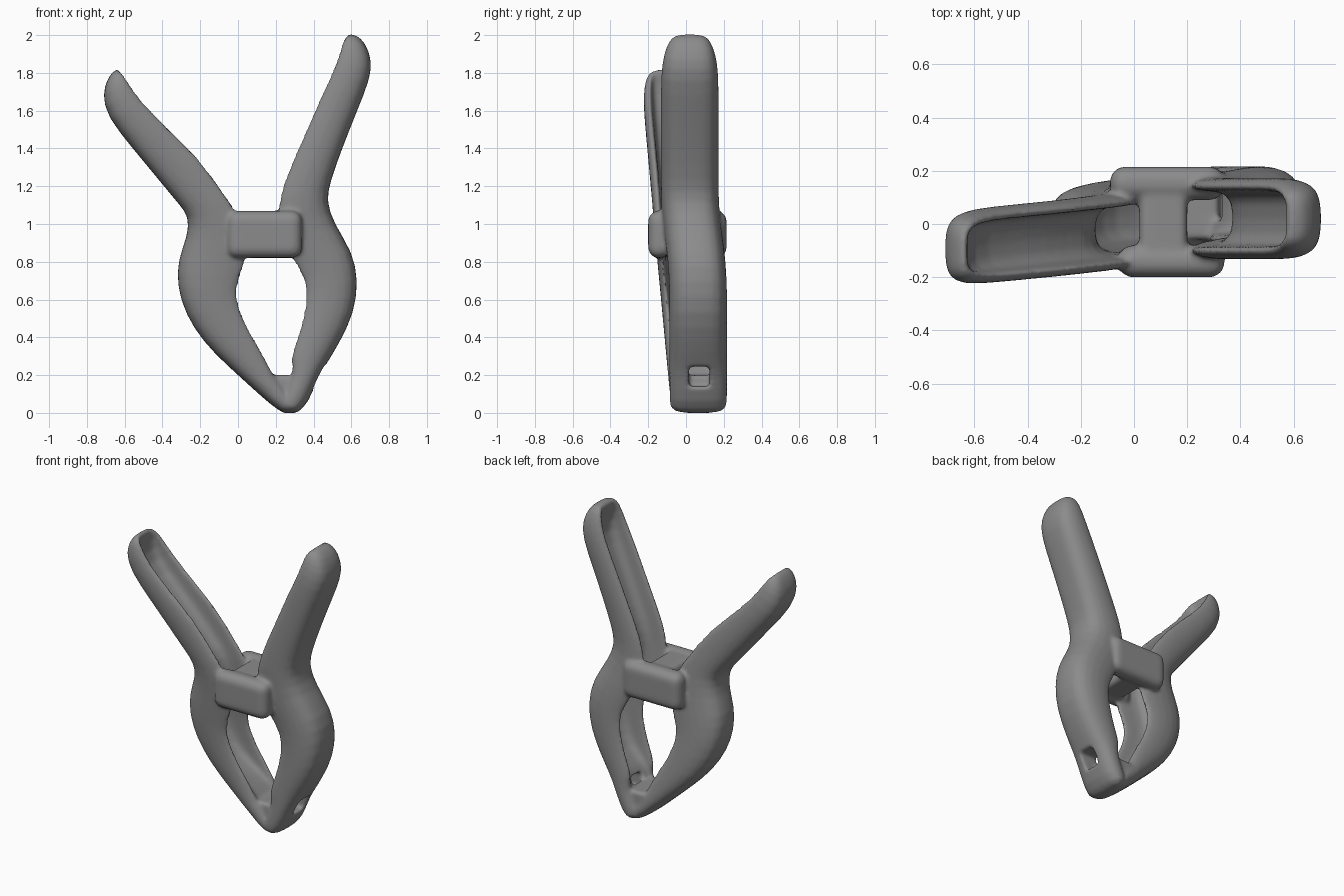
import bpy
import bmesh
from mathutils import Vector

default_cube = bpy.data.objects.get("Cube")
if default_cube:
    bpy.data.objects.remove(default_cube, do_unlink=True)

# One plain grey plastic
grey = bpy.data.materials.new("grey plastic")
grey.use_nodes = True
colour = (0.26, 0.26, 0.26, 1)
grey.diffuse_color = colour
grey.node_tree.nodes["Principled BSDF"].inputs["Base Color"].default_value = colour


def activate(obj):
    bpy.ops.object.select_all(action="DESELECT")
    obj.select_set(True)
    bpy.context.view_layer.objects.active = obj


def apply_modifiers(obj):
    activate(obj)
    for modifier in list(obj.modifiers):
        bpy.ops.object.modifier_apply(modifier=modifier.name)


def object_from_bmesh(name, bm):
    bmesh.ops.recalc_face_normals(bm, faces=bm.faces)
    mesh = bpy.data.meshes.new(name)
    bm.to_mesh(mesh)
    bm.free()
    obj = bpy.data.objects.new(name, mesh)
    bpy.context.collection.objects.link(obj)
    mesh.materials.append(grey)
    return obj


def channel_section(depth):
    """U-shaped section as (across, through) pairs; depth is the hollow."""
    half = [(-0.88, 0), (-1.03, 0.25), (-1.02, 0.65), (-0.78, 0.96), (-0.3, 1.03)]
    back = half + [(-across, through) for across, through in reversed(half)]
    hollow = [(0.7, 0), (0.68, depth * 0.6), (0.56, depth)]
    return back + hollow + [(-across, through) for across, through in reversed(hollow)]


def make_arm(name, stations, centre_y, half_width):
    """Sweep the channel along pairs of outer and inner edge points."""
    bm = bmesh.new()
    rings = []
    last = len(stations) - 1
    for i, (ox, oz, ix, iz) in enumerate(stations):
        solid = i < 3 or i > last - 2
        shallow = i == 3 or i == last - 2
        depth = 0 if solid else 0.35 if shallow else 0.63
        taper = {last: 0.42, last - 1: 0.7, last - 2: 0.9}.get(i, 1)
        outer, inner = Vector((ox, 0, oz)), Vector((ix, 0, iz))
        y = centre_y((oz + iz) / 2)
        ring = []
        for across, through in channel_section(depth):
            point = inner.lerp(outer, through)
            point.y = y + across * half_width * taper
            ring.append(bm.verts.new(point))
        rings.append(ring)
    for a, b in zip(rings, rings[1:]):
        for j in range(len(a)):
            k = (j + 1) % len(a)
            bm.faces.new((a[j], a[k], b[k], b[j]))
    bm.faces.new(rings[0])
    bm.faces.new(rings[-1])
    arm = object_from_bmesh(name, bm)
    arm.modifiers.new("rounding", "SUBSURF").levels = 1
    apply_modifiers(arm)
    return arm


def make_block(name, low, high, bevel):
    bm = bmesh.new()
    bmesh.ops.create_cube(bm, size=1)
    low, high = Vector(low), Vector(high)
    bmesh.ops.scale(bm, vec=high - low, verts=bm.verts)
    bmesh.ops.translate(bm, vec=(low + high) / 2, verts=bm.verts)
    block = object_from_bmesh(name, bm)
    if bevel:
        rounding = block.modifiers.new("rounding", "BEVEL")
        rounding.width = bevel
        rounding.segments = 4
        apply_modifiers(block)
    return block


# Taller arm: jaw tip, bulging jaw, waist, handle
left_path = [
    (0.30, -0.015, 0.24, 0.0), (0.37, 0.05, 0.23, 0.08), (0.42, 0.19, 0.30, 0.20),
    (0.47, 0.27, 0.27, 0.29), (0.53, 0.37, 0.31, 0.39), (0.61, 0.53, 0.34, 0.50),
    (0.63, 0.70, 0.37, 0.64), (0.60, 0.85, 0.32, 0.77), (0.50, 1.0, 0.22, 0.90),
    (0.46, 1.12, 0.20, 1.06), (0.48, 1.22, 0.23, 1.21), (0.545, 1.4, 0.33, 1.43),
    (0.625, 1.6, 0.42, 1.64), (0.695, 1.77, 0.505, 1.82), (0.705, 1.87, 0.54, 1.92),
    (0.67, 1.965, 0.56, 1.99), (0.62, 2.005, 0.59, 2.005),
]

# Shorter arm, skewed towards the front at its handle
right_path = [
    (0.26, -0.015, 0.30, 0.0), (0.18, 0.04, 0.27, 0.10), (0.06, 0.15, 0.18, 0.20),
    (-0.06, 0.26, 0.14, 0.31), (-0.175, 0.375, 0.07, 0.42), (-0.27, 0.52, 0.01, 0.55),
    (-0.315, 0.67, -0.01, 0.65), (-0.31, 0.81, 0.03, 0.75), (-0.26, 0.93, 0.06, 0.86),
    (-0.25, 1.04, 0.01, 1.06), (-0.31, 1.11, -0.09, 1.19), (-0.40, 1.22, -0.20, 1.35),
    (-0.55, 1.4, -0.36, 1.5), (-0.69, 1.57, -0.52, 1.66), (-0.715, 1.69, -0.59, 1.77),
    (-0.69, 1.77, -0.62, 1.81), (-0.66, 1.81, -0.64, 1.82),
]


def left_centre(z):
    blend = min(max((z - 0.75) / 0.35, 0), 1)
    return 0.065 - 0.045 * blend


def right_centre(z):
    return 0.065 - 0.092 * z


left_arm = make_arm("left_arm", left_path, left_centre, 0.15)
right_arm = make_arm("right_arm", right_path, right_centre, 0.14)

# Small slot through the jaw of the taller arm
cutter = make_block("slot_cutter", (0.22, 0.015, 0.14), (0.62, 0.125, 0.245), 0)
cutter.hide_render = True
slot = left_arm.modifiers.new("slot", "BOOLEAN")
slot.operation = "DIFFERENCE"
slot.solver = "EXACT"
slot.object = cutter
apply_modifiers(left_arm)
bpy.data.objects.remove(cutter, do_unlink=True)

# Pivot core between two cheeks, and the web where the jaws meet
parts = [
    right_arm,
    make_block("pivot_core", (0.02, -0.16, 0.83), (0.2, 0.18, 1.06), 0.03),
    make_block("pivot_front_cheek", (-0.06, -0.2, 0.82), (0.34, -0.08, 1.07), 0.055),
    make_block("pivot_back_cheek", (-0.09, 0.09, 0.82), (0.34, 0.215, 1.07), 0.055),
    make_block("jaw_web", (0.16, -0.06, 0.09), (0.32, 0.19, 0.2), 0.02),
]

# Mould everything into one body with soft fillets
activate(left_arm)
for part in parts:
    part.select_set(True)
bpy.ops.object.join()
body = bpy.context.view_layer.objects.active
body.name = "clamp_body"
mould = body.modifiers.new("mould", "REMESH")
mould.mode = "VOXEL"
mould.voxel_size = 0.011
fillet = body.modifiers.new("fillet", "SMOOTH")
fillet.factor = 0.5
fillet.iterations = 8
apply_modifiers(body)
body.data.materials.clear()
body.data.materials.append(grey)
bpy.ops.object.shade_smooth_by_angle(angle=0.8)
